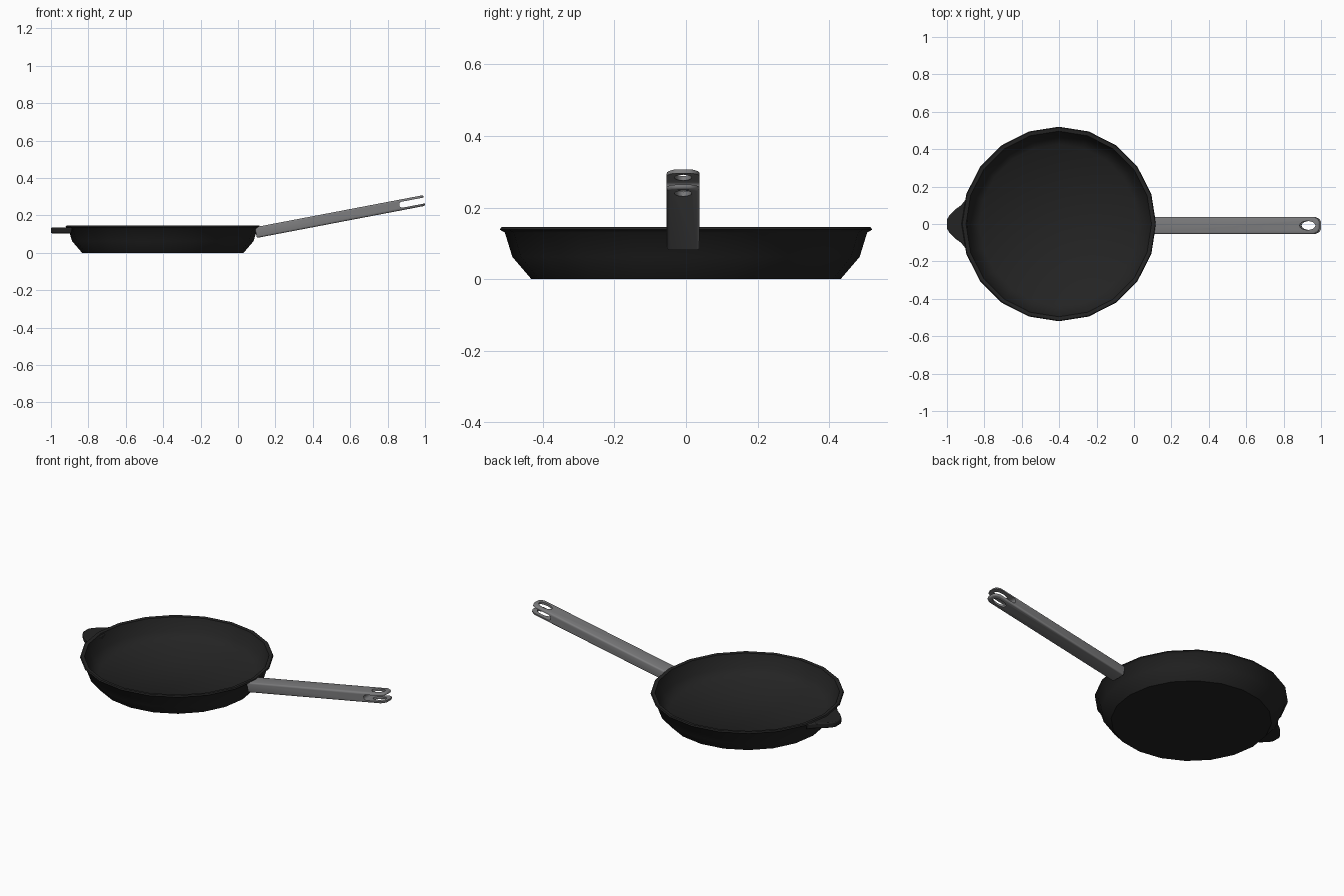
import bpy, bmesh, math
from mathutils import Matrix, Vector

if "Cube" in bpy.data.objects:
    bpy.data.objects.remove(bpy.data.objects["Cube"])


def material(name, rgb):
    m = bpy.data.materials.new(name)
    m.diffuse_color = (*rgb, 1)
    m.use_nodes = True
    m.node_tree.nodes["Principled BSDF"].inputs["Base Color"].default_value = m.diffuse_color
    return m


iron = material("black_iron", (0.017, 0.017, 0.017))
steel = material("grey_steel", (0.2, 0.2, 0.205))


def make(name, bm, mat):
    bmesh.ops.recalc_face_normals(bm, faces=bm.faces[:])
    me = bpy.data.meshes.new(name)
    bm.to_mesh(me)
    bm.free()
    ob = bpy.data.objects.new(name, me)
    bpy.context.collection.objects.link(ob)
    me.materials.append(mat)
    return ob


def prism(outline, z0, z1):
    bm = bmesh.new()
    f = bm.faces.new([bm.verts.new((x, y, z0)) for x, y in outline])
    r = bmesh.ops.extrude_face_region(bm, geom=[f])
    vs = [v for v in r["geom"] if isinstance(v, bmesh.types.BMVert)]
    bmesh.ops.translate(bm, verts=vs, vec=(0, 0, z1 - z0))
    return bm


def smooth(ob, deg):
    bpy.ops.object.select_all(action='DESELECT')
    ob.select_set(True)
    bpy.context.view_layer.objects.active = ob
    bpy.ops.object.shade_smooth_by_angle(angle=math.radians(deg))


def bevel(ob, width, segments=2):
    b = ob.modifiers.new("bevel", 'BEVEL')
    b.width, b.segments = width, segments
    b.limit_method, b.angle_limit = 'ANGLE', math.radians(50)


# Pan: 20-sided lathe of one closed wall profile (radius, height)
profile = [(0.432, 0), (0.485, 0.062), (0.506, 0.13), (0.52, 0.138), (0.516, 0.145),
           (0.496, 0.143), (0.472, 0.07), (0.425, 0.025)]
bm = bmesh.new()
N = 20
rings = [[bm.verts.new((-0.402 + r * math.cos(2 * math.pi * i / N),
                        r * math.sin(2 * math.pi * i / N), z)) for i in range(N)]
         for r, z in profile]
for a, b in zip(rings, rings[1:]):
    for i in range(N):
        j = (i + 1) % N
        bm.faces.new((a[i], a[j], b[j], b[i]))
bm.faces.new(rings[0])
bm.faces.new(rings[-1])
smooth(make("pan", bm, iron), 45)

# Small helper tab opposite the handle
half = [(-0.888, 0.145), (-0.925, 0.1), (-0.958, 0.076), (-0.988, 0.045), (-1.0, 0.024)]
tab = make("helper_tab", prism(half + [(x, -y) for x, y in reversed(half)], 0.104, 0.136), iron)
bevel(tab, 0.006)
smooth(tab, 40)

# Handle: chamfered bar, built flat then tilted
tilt = Matrix.Translation((0.095, -0.008, 0.108)) @ Matrix.Rotation(-math.radians(10.8), 4, 'Y')
L = 0.917
half = [(0, 0.046), (L - 0.03, 0.046), (L - 0.008, 0.034), (L, 0.018)]
handle = make("handle", prism(half + [(x, -y) for x, y in reversed(half)], -0.029, 0.029), steel)
bevel(handle, 0.009, 3)


def cutter(name, bm):
    c = make(name, bm, steel)
    c.hide_render = True
    c.matrix_world = tilt
    m = handle.modifiers.new(name, 'BOOLEAN')
    m.object, m.operation, m.solver = c, 'DIFFERENCE', 'EXACT'
    return c


# Side slot with rounded inner end splits the tip into two prongs
slot = [(0.797 + 0.016 * math.cos(a), 0.016 * math.sin(a))
        for a in [math.pi / 2 + math.pi * k / 8 for k in range(9)]]
bm = prism(slot + [(1.0, -0.016), (1.0, 0.016)], -0.1, 0.1)
bmesh.ops.rotate(bm, verts=bm.verts, cent=(0, 0, 0), matrix=Matrix.Rotation(math.pi / 2, 3, 'X'))
cut1 = cutter("slot_cutter", bm)

# Oval hanging hole through both prongs
oval = [(0.853 + 0.043 * math.cos(2 * math.pi * k / 16), 0.024 * math.sin(2 * math.pi * k / 16))
        for k in range(16)]
cut2 = cutter("hole_cutter", prism(oval, -0.1, 0.1))
handle.matrix_world = tilt

# Bake the cuts and drop the cutters
bpy.context.view_layer.update()
dg = bpy.context.evaluated_depsgraph_get()
baked = bpy.data.meshes.new_from_object(handle.evaluated_get(dg))
handle.modifiers.clear()
handle.data = baked
for c in (cut1, cut2):
    bpy.data.objects.remove(c)
smooth(handle, 40)
